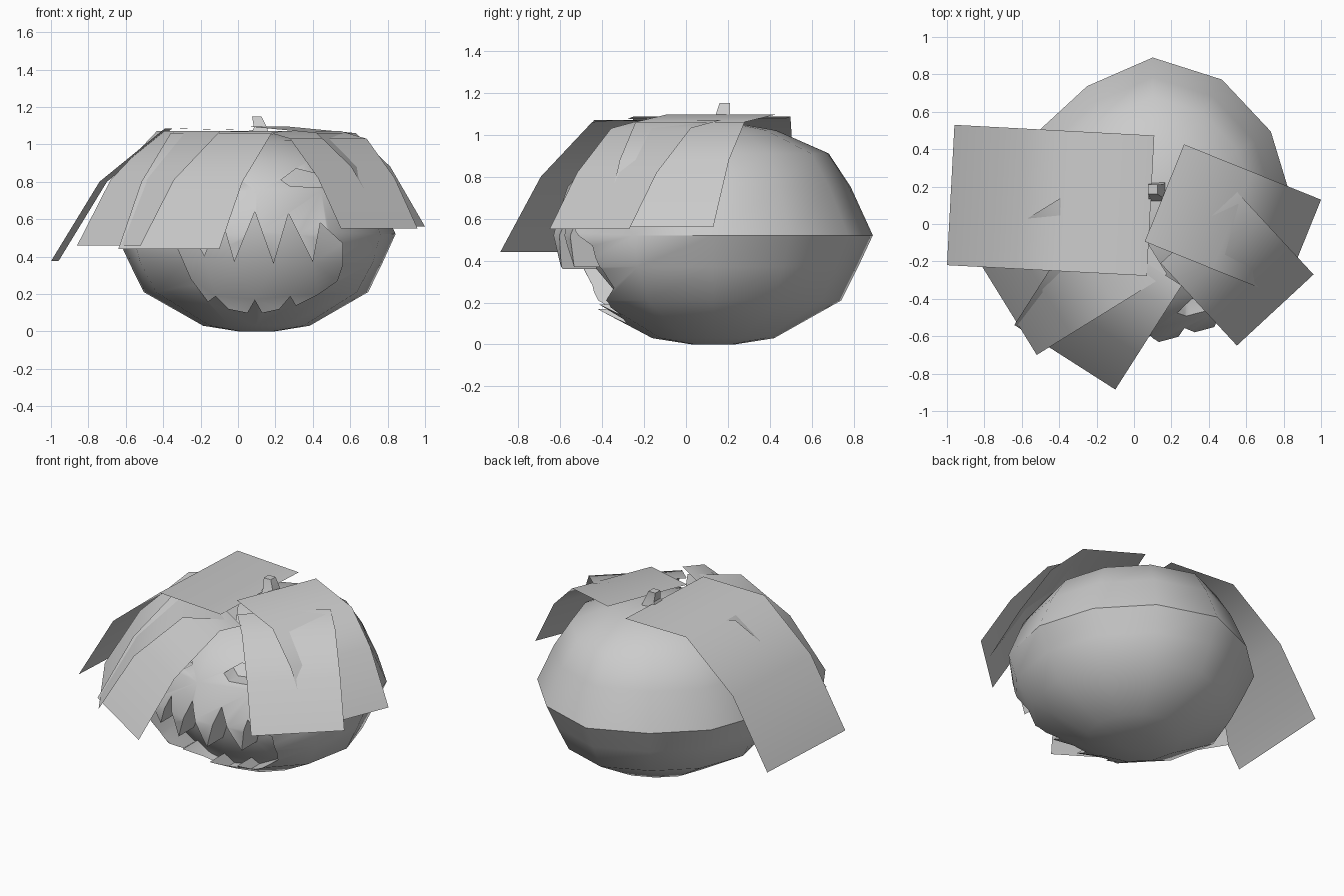
import bpy, bmesh, math
from mathutils import Vector

if "Cube" in bpy.data.objects:
    bpy.data.objects.remove(bpy.data.objects["Cube"])

CX, CY = 0.1, 0.13
# height, radius, extra bulge towards the front
RINGS = [(0.0, 0.1, 0), (0.03, 0.29, 0), (0.21, 0.61, 0.02), (0.37, 0.69, 0.06),
         (0.52, 0.76, 0.01), (0.75, 0.655, 0.04), (0.91, 0.55, 0), (1.02, 0.3, 0), (1.055, 0.1, 0)]


def make(name, verts, faces, angle=40):
    me = bpy.data.meshes.new(name)
    me.from_pydata(verts, [], faces)
    ob = bpy.data.objects.new(name, me)
    bpy.context.collection.objects.link(ob)
    bm = bmesh.new()
    bm.from_mesh(me)
    bmesh.ops.recalc_face_normals(bm, faces=bm.faces)
    bm.to_mesh(me)
    bm.free()
    smooth(ob, angle)
    return ob


def smooth(ob, angle):
    bpy.ops.object.select_all(action='DESELECT')
    ob.select_set(True)
    bpy.context.view_layer.objects.active = ob
    bpy.ops.object.shade_smooth_by_angle(angle=math.radians(angle))


def loft(name, loops, angle=40):
    n = len(loops[0])
    verts = [v for l in loops for v in l]
    faces = [(k * n + i, k * n + (i + 1) % n, (k + 1) * n + (i + 1) % n, (k + 1) * n + i)
             for k in range(len(loops) - 1) for i in range(n)]
    faces += [tuple(reversed(range(n))), tuple(range(len(verts) - n, len(verts)))]
    return make(name, verts, faces, angle)


def front_y(x, z):
    for (z0, r0, b0), (z1, r1, b1) in zip(RINGS, RINGS[1:]):
        if z <= z1:
            r = r0 + b0 + (r1 + b1 - r0 - b0) * (z - z0) / (z1 - z0)
            break
    return CY - math.sqrt(max(r * r - (x - CX) ** 2, 0.01))


# Pumpkin body: low-poly squashed globe, slightly uneven at the back
def ring(z, r, bulge, n=12):
    loop = []
    for i in range(n):
        dx, dy = math.sin(2 * math.pi * i / n), -math.cos(2 * math.pi * i / n)
        rr = r + bulge * max(0, -dy)
        rr *= 1 - 0.08 * max(0, -0.6 * dx + 0.8 * dy) ** 4 - 0.04 * max(0, 0.87 * dx + 0.5 * dy) ** 4
        if abs(dx) < 0.01 and dy > 0:
            rr = r
        loop.append((CX + rr * dx, CY + rr * dy, z))
    return loop


body = loft("pumpkin_body", [ring(*r) for r in RINGS])


def carve(outline, depth):
    def back_y(x, z):
        y = front_y(x, z) + depth
        # the lower back wall of the recess stands steeper than the skin
        return y if z > 0.45 else min(y, front_y(x, 0.45) + depth + (0.45 - z) * 0.65)
    front = [(x, -1.0, z) for x, z in outline]
    back = [(x, back_y(x, z), z) for x, z in outline]
    cutter = loft("carving_cutter", [front, back])
    cutter.hide_render = True
    bm = bmesh.new()
    bm.from_mesh(cutter.data)
    bmesh.ops.triangulate(bm, faces=bm.faces)
    bm.to_mesh(cutter.data)
    bm.free()
    mod = body.modifiers.new("carve", 'BOOLEAN')
    mod.operation, mod.solver, mod.object = 'DIFFERENCE', 'EXACT', cutter
    bpy.context.view_layer.objects.active = body
    bpy.ops.object.modifier_apply(modifier=mod.name)
    bpy.data.objects.remove(cutter)


# Jagged mouth
carve([(-0.32, 0.44), (-0.25, 0.53), (-0.18, 0.40), (-0.09, 0.61), (-0.02, 0.37), (0.09, 0.64),
       (0.19, 0.36), (0.27, 0.63), (0.40, 0.37), (0.44, 0.58), (0.56, 0.47), (0.56, 0.36),
       (0.53, 0.27), (0.43, 0.20), (0.31, 0.14), (0.28, 0.19), (0.22, 0.12), (0.13, 0.10),
       (0.09, 0.17), (0.05, 0.10), (-0.05, 0.12), (-0.12, 0.19), (-0.16, 0.16),
       (-0.25, 0.28)], 0.18)

# Slanted eyes, mirrored about the face centre
eye = [(0.23, 0.81), (0.31, 0.87), (0.47, 0.83), (0.46, 0.77), (0.28, 0.775)]
for mirror in (False, True):
    carve([(0.24 - x, z) for x, z in eye] if mirror else eye, 0.12)
smooth(body, 55)


# Hair strips: flat bands lying on top and folding down over the sides
def strip(name, a, b, z_end, folds):
    a, b = Vector((*a, 0)), Vector((*b, 0))
    inward = Vector((a.y - b.y, b.x - a.x, 0)).normalized()
    if inward.dot(Vector((CX, CY, 0)) - a) < 0:
        inward.negate()
    verts = []
    for d, z in [(0, z_end)] + folds:
        for p in (a, b):
            verts.append(p + inward * d + Vector((0, 0, z)))
    faces = [(2 * i, 2 * i + 1, 2 * i + 3, 2 * i + 2) for i in range(len(folds))]
    make(name, verts, faces, 60)


strip("hair_strip_left", (-0.96, 0.53), (-1.0, -0.22), 0.375,
      [(0.26, 0.80), (0.61, 1.085), (1.07, 1.075)])
strip("hair_strip_front_left", (-0.86, -0.15), (-0.52, -0.70), 0.46,
      [(0.21, 0.81), (0.50, 1.07), (0.82, 1.065)])
strip("hair_strip_front", (-0.64, -0.54), (-0.10, -0.885), 0.44,
      [(0.23, 0.80), (0.52, 1.06), (0.66, 1.07)])
strip("hair_strip_front_right", (0.55, -0.65), (0.96, -0.27), 0.55,
      [(0.18, 0.82), (0.40, 1.03), (0.60, 1.07)])
strip("hair_strip_right", (0.79, -0.39), (1.0, 0.13), 0.56,
      [(0.20, 0.88), (0.40, 1.06), (0.79, 1.095)])

# Stem: four-sided, tapered and slightly bent
loft("stem", [[(x + sx * h, y + sy * h, z) for sx, sy in ((-1, -1), (1, -1), (1, 1), (-1, 1))]
              for x, y, z, h in ((0.115, 0.17, 1.04, 0.055), (0.12, 0.175, 1.09, 0.035),
                                 (0.10, 0.185, 1.15, 0.025))], 30)
